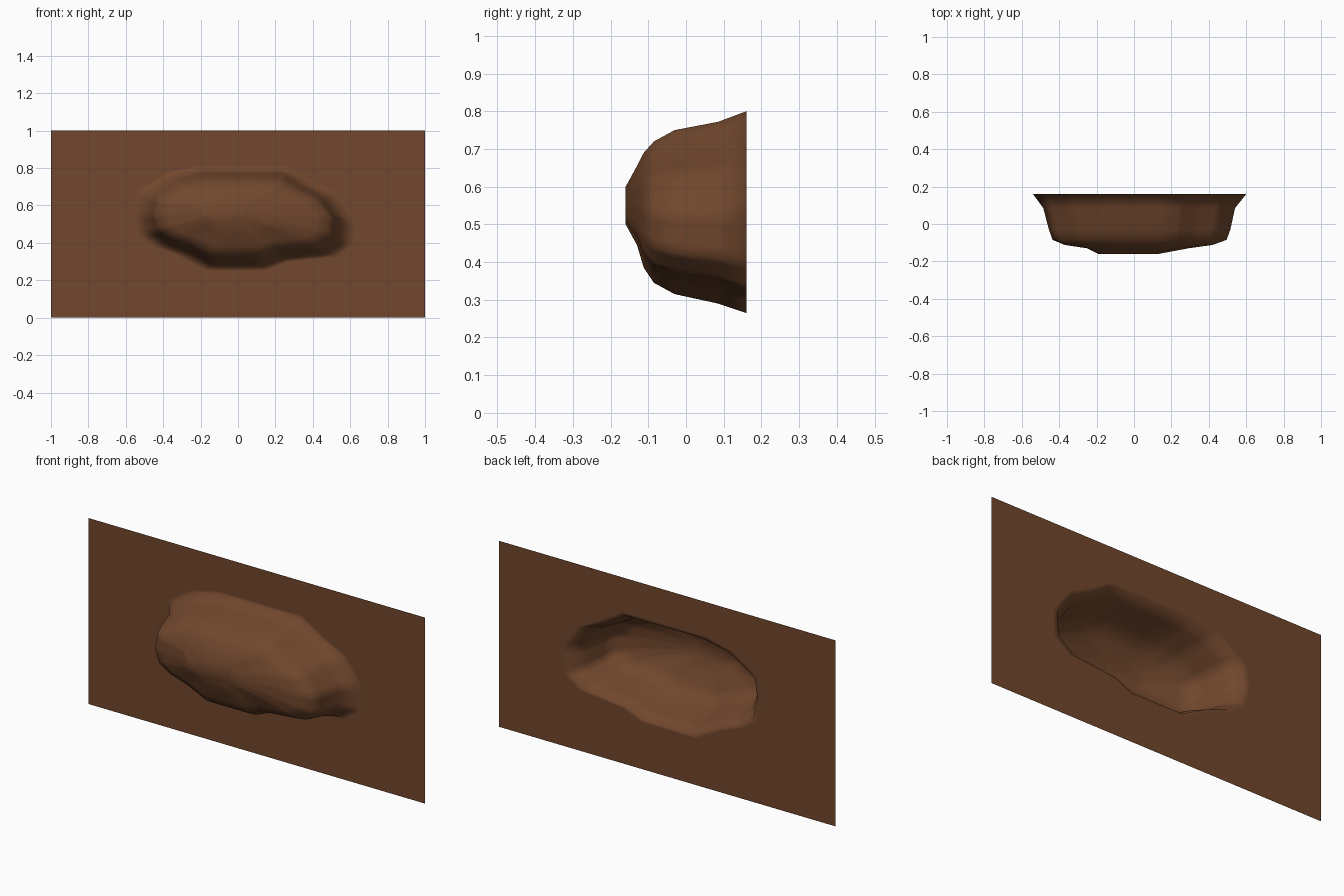
import bpy, bmesh

if "Cube" in bpy.data.objects:
    bpy.data.objects.remove(bpy.data.objects["Cube"])

# Irregular rock outline in the wall plane (x, z), counter-clockwise from the front
OUTLINE = [(-0.54, 0.55), (-0.51, 0.45), (-0.43, 0.39), (-0.30, 0.34), (-0.16, 0.265),
           (0.14, 0.265), (0.25, 0.31), (0.50, 0.335), (0.59, 0.40), (0.60, 0.53),
           (0.51, 0.66), (0.38, 0.725), (0.26, 0.80), (-0.22, 0.80), (-0.37, 0.765), (-0.52, 0.67)]
# Cross-sections toward the front: y, x min, x max, z min, z max
RINGS = [(0.16, -0.57, 0.63, 0.25, 0.815),
         (0.16, -0.54, 0.60, 0.265, 0.80),
         (0.085, -0.485, 0.54, 0.29, 0.772),
         (-0.03, -0.455, 0.515, 0.315, 0.75),
         (-0.085, -0.435, 0.495, 0.345, 0.72),
         (-0.112, -0.37, 0.42, 0.385, 0.69),
         (-0.13, -0.25, 0.29, 0.445, 0.655),
         (-0.16, -0.19, 0.13, 0.50, 0.60)]
STEPS = 4


def resample(points):
    """Split every outline segment evenly and normalise it to a unit box."""
    dense = []
    for (x0, z0), (x1, z1) in zip(points, points[1:] + points[:1]):
        for i in range(STEPS):
            t = i / STEPS
            dense.append(((x0 + (x1 - x0) * t + 0.54) / 1.14,
                          (z0 + (z1 - z0) * t - 0.265) / 0.535))
    return dense


def closed_edges(bm, verts):
    return [bm.edges.get((a, b)) or bm.edges.new((a, b))
            for a, b in zip(verts, verts[1:] + verts[:1])]


bm = bmesh.new()
unit = resample(OUTLINE)
loops = [[bm.verts.new((x0 + (x1 - x0) * u, y, z0 + (z1 - z0) * v)) for u, v in unit]
         for y, x0, x1, z0, z1 in RINGS]

# Bulging rock: loft between cross-sections and cap the front
n = len(unit)
for a, b in zip(loops, loops[1:]):
    for i in range(n):
        j = (i + 1) % n
        bm.faces.new((a[i], a[j], b[j], b[i]))
bm.faces.new(loops[-1])

# Flat wall sheet around the rock
corners = [bm.verts.new((x, 0.16, z)) for x, z in ((-1, 0), (1, 0), (1, 1), (-1, 1))]
bmesh.ops.triangle_fill(bm, use_beauty=True, use_dissolve=False,
                        edges=closed_edges(bm, corners) + closed_edges(bm, loops[0]))

# The whole sheet faces forward
bm.normal_update()
for f in bm.faces:
    if f.normal.y > 0:
        f.normal_flip()
    f.smooth = True

mesh = bpy.data.meshes.new("rock_wall_panel")
bm.to_mesh(mesh)
bm.free()
panel = bpy.data.objects.new("rock_wall_panel", mesh)
bpy.context.collection.objects.link(panel)

# Brown earth colour
mat = bpy.data.materials.new("brown_earth")
mat.diffuse_color = (0.165, 0.063, 0.026, 1)
mat.use_nodes = True
mat.node_tree.nodes["Principled BSDF"].inputs["Base Color"].default_value = mat.diffuse_color
mesh.materials.append(mat)
